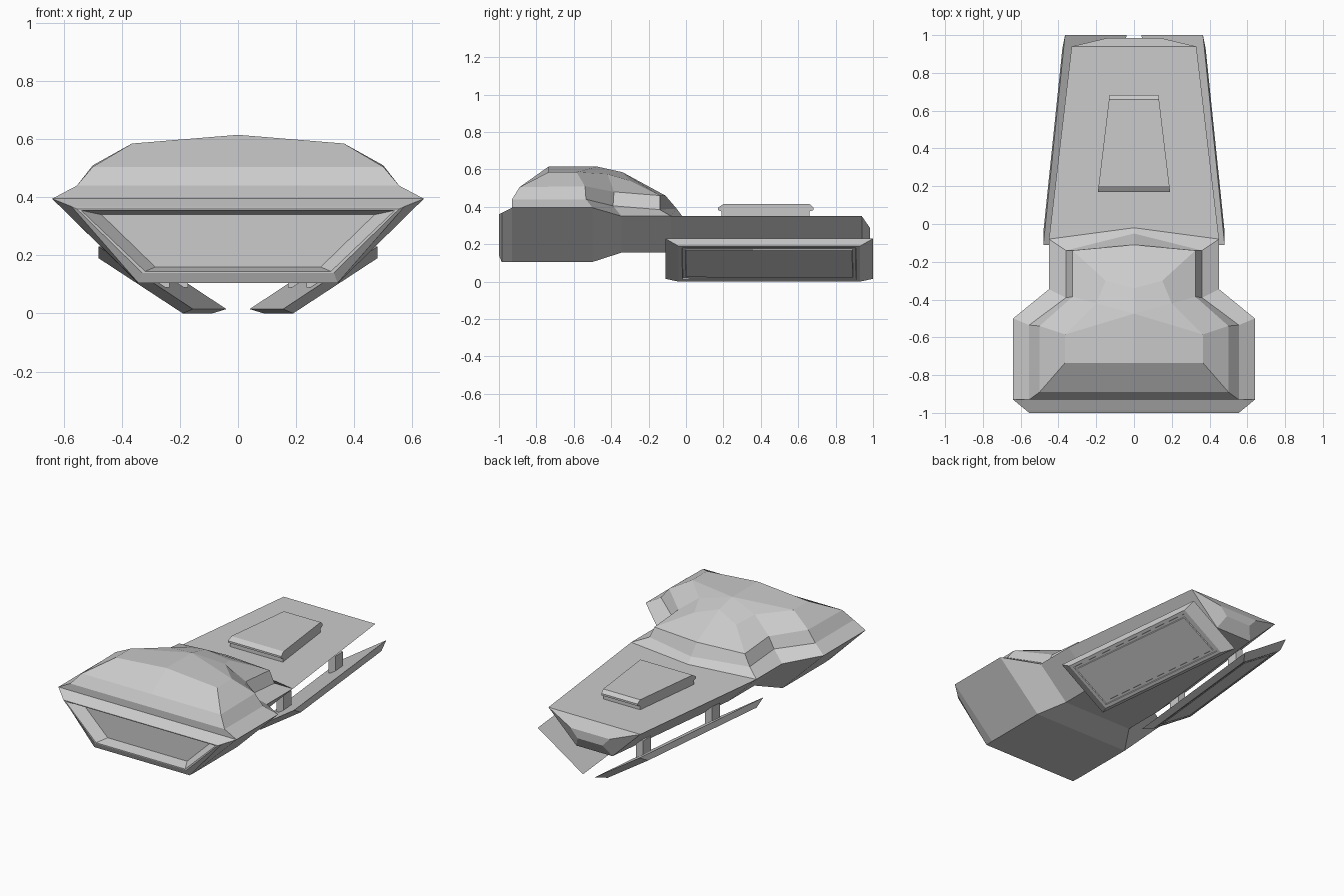
import bpy
import bmesh
from mathutils import Vector

cube = bpy.data.objects.get("Cube")
if cube:
    bpy.data.objects.remove(cube, do_unlink=True)

grey = bpy.data.materials.new("hull_grey")
grey.use_nodes = True
colour = (0.6, 0.6, 0.6, 1)
grey.diffuse_color = colour
grey.node_tree.nodes["Principled BSDF"].inputs["Base Color"].default_value = colour


def finish(bm, name, mirror=False, merge=False):
    """Turn a bmesh into a flat-shaded grey object, optionally mirrored in x."""
    if merge:
        bmesh.ops.remove_doubles(bm, verts=bm.verts, dist=0.0005)
    bmesh.ops.recalc_face_normals(bm, faces=bm.faces)
    mesh = bpy.data.meshes.new(name)
    bm.to_mesh(mesh)
    bm.free()
    mesh.materials.append(grey)
    obj = bpy.data.objects.new(name, mesh)
    bpy.context.collection.objects.link(obj)
    if mirror:
        mod = obj.modifiers.new("mirror", 'MIRROR')
        mod.merge_threshold = 0.0005
    return obj


def loft(bm, rings, closed=True, caps=True):
    """Bridge rings of equal length; returns the vertex rings and end caps."""
    loops = [[bm.verts.new(p) for p in ring] for ring in rings]
    n = len(rings[0])
    for a, b in zip(loops, loops[1:]):
        for i in range(n if closed else n - 1):
            j = (i + 1) % n
            bm.faces.new((a[i], a[j], b[j], b[i]))
    ends = [bm.faces.new(loops[0]), bm.faces.new(loops[-1])] if caps else []
    return loops, ends


def trapezoid(y, top, wide, low, narrow):
    return [(-wide, y, top), (wide, y, top), (narrow, y, low), (-narrow, y, low)]


# Hull: trapezoid sections from nose to tail, with a recessed nose panel
bm = bmesh.new()
loft(bm, [
    trapezoid(-0.93, 0.34, 0.47, 0.16, 0.285),
    trapezoid(-1.0, 0.355, 0.54, 0.145, 0.32),
    trapezoid(-1.0, 0.36, 0.555, 0.14, 0.33),
    trapezoid(-0.985, 0.368, 0.573, 0.105, 0.343),
    trapezoid(-0.93, 0.395, 0.64, 0.105, 0.345),
    trapezoid(-0.5, 0.395, 0.64, 0.105, 0.345),
    trapezoid(-0.345, 0.35, 0.45, 0.155, 0.25),
    trapezoid(-0.08, 0.35, 0.45, 0.155, 0.25),
    trapezoid(0.94, 0.35, 0.33, 0.155, 0.13),
    trapezoid(0.985, 0.285, 0.14, 0.23, 0.09),
])
finish(bm, "hull")

# Cabin: nested half rings from the rim to the roof, mirrored
rim = [(0, -.93, .395), (.64, -.93, .395), (.64, -.5, .395),
       (.45, -.345, .35), (.45, -.08, .35), (0, -.02, .35)]
sill = [(0, -.93, .44), (.555, -.93, .44), (.555, -.535, .44),
        (.36, -.39, .405), (.36, -.14, .385), (0, -.05, .39)]
brow = [(0, -.89, .505), (.5, -.89, .505), (.5, -.54, .51),
        (.325, -.385, .48), (.325, -.14, .46), (0, -.11, .46)]
roof = [(0, -.735, .615), (.365, -.735, .585), (.365, -.585, .585),
        (.2, -.42, .575), (.15, -.3, .54), (0, -.34, .585)]
bm = bmesh.new()
loops, _ = loft(bm, [rim, sill, brow, roof], closed=False, caps=False)
r = loops[-1]
peak = bm.verts.new((0, -.475, .615))
for face in ((r[0], r[1], r[2], peak), (peak, r[2], r[3]), (peak, r[3], r[4], r[5])):
    bm.faces.new(face)
finish(bm, "cabin", mirror=True)


# Deck hatch: tapered plate with a lipped edge
def hatch_ring(z, front, back):
    def half(y):
        return 0.19 - (y - 0.18) * 0.12
    return [(-half(front), front, z), (half(front), front, z),
            (half(back), back, z), (-half(back), back, z)]


bm = bmesh.new()
loft(bm, [hatch_ring(.345, .19, .66), hatch_ring(.375, .19, .66),
          hatch_ring(.383, .17, .683), hatch_ring(.395, .17, .683),
          hatch_ring(.415, .2, .66)])
finish(bm, "deck_hatch")


# Skids: slanted, toed-in plates with a chamfered outer face and panel groove
def skid_ring(top, bottom, front, back):
    def point(p, y):
        return (p[0] - (y + 0.11) * 0.1036, y, p[1])
    return [point(top, front), point(top, back), point(bottom, back), point(bottom, front)]


bm = bmesh.new()
_, ends = loft(bm, [skid_ring((.48, .23), (.155, .015), -.11, 1.0),
                    skid_ring((.487, .19), (.197, .0), -.04, .93)])
bmesh.ops.recalc_face_normals(bm, faces=bm.faces)
panel = ends[1]
bmesh.ops.inset_region(bm, faces=[panel], thickness=0.028)
bmesh.ops.inset_region(bm, faces=[panel], thickness=0.004, depth=-0.006)
bmesh.ops.inset_region(bm, faces=[panel], thickness=0.022)
bmesh.ops.inset_region(bm, faces=[panel], thickness=0.004, depth=0.006)
finish(bm, "skid", mirror=True)

# Struts joining the skids to the hull
for name, y in (("front_strut", 0.1), ("rear_strut", 0.72)):
    x = 0.27 - y * 0.1
    bm = bmesh.new()
    bmesh.ops.create_cube(bm, size=1)
    for v in bm.verts:
        v.co = Vector((x + v.co.x * 0.05, y + v.co.y * 0.08, 0.15 + v.co.z * 0.12))
    finish(bm, name, mirror=True)
